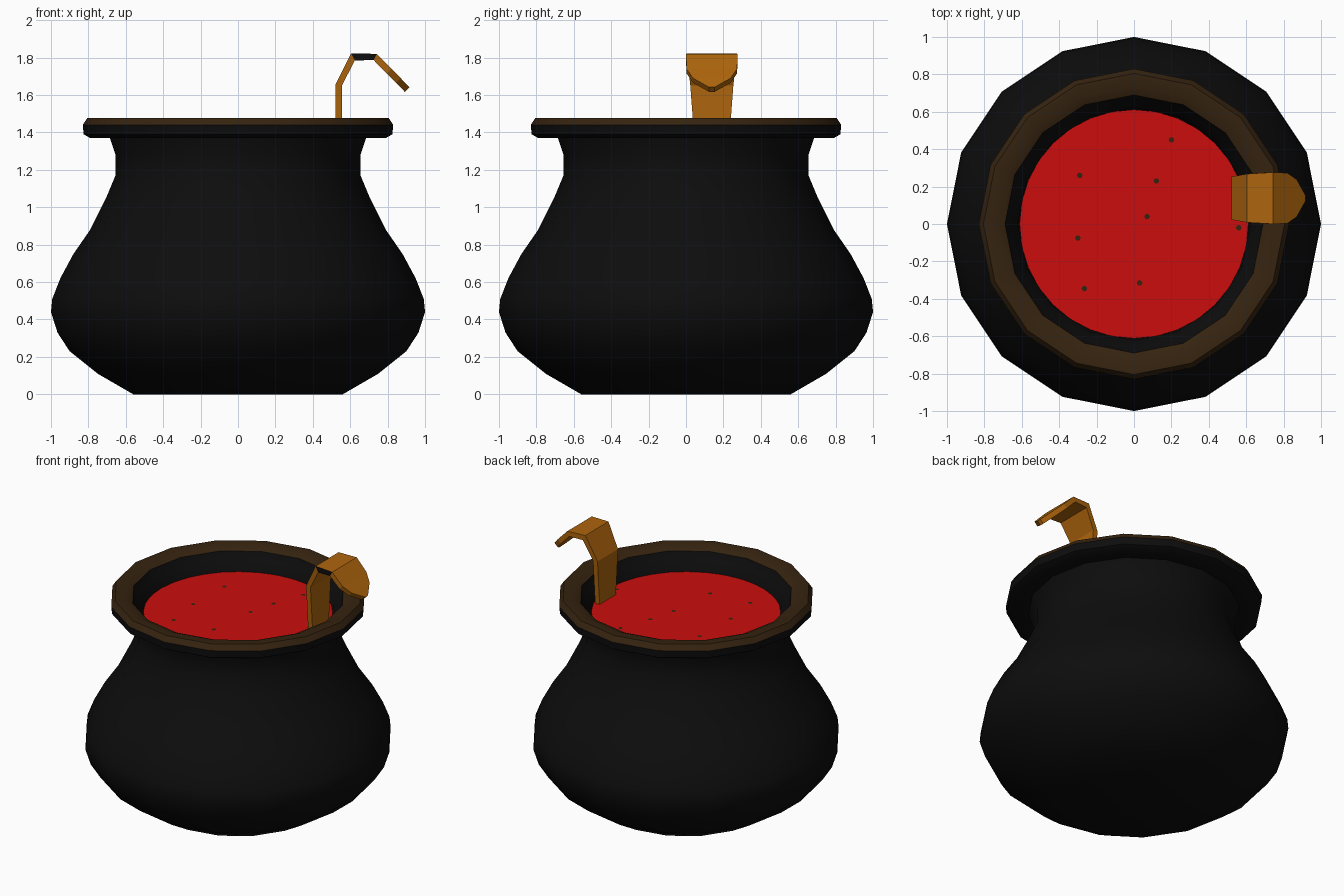
import bpy, bmesh, math

if "Cube" in bpy.data.objects:
    bpy.data.objects.remove(bpy.data.objects["Cube"])


def material(name, rgb):
    m = bpy.data.materials.new(name)
    m.diffuse_color = (*rgb, 1)
    m.use_nodes = True
    m.node_tree.nodes["Principled BSDF"].inputs["Base Color"].default_value = m.diffuse_color
    return m


BLACK = material("iron_black", (0.004, 0.004, 0.004))
BROWN = material("rim_brown", (0.036, 0.017, 0.005))
RED = material("soup_red", (0.6, 0.004, 0.004))
WOOD = material("wood_orange", (0.42, 0.13, 0.004))


def make_object(name, bm, mats):
    bmesh.ops.recalc_face_normals(bm, faces=bm.faces[:])
    me = bpy.data.meshes.new(name)
    bm.to_mesh(me)
    bm.free()
    for m in mats:
        me.materials.append(m)
    ob = bpy.data.objects.new(name, me)
    bpy.context.collection.objects.link(ob)
    return ob


def smooth(ob, angle):
    bpy.ops.object.select_all(action='DESELECT')
    ob.select_set(True)
    bpy.context.view_layer.objects.active = ob
    bpy.ops.object.shade_smooth_by_angle(angle=math.radians(angle))


def lathe(bm, profile, sides, brown=()):
    """Rings from (radius, z) points; first and last ring are capped."""
    rings = [[bm.verts.new((r * math.cos(math.tau * i / sides),
                            r * math.sin(math.tau * i / sides), z))
              for i in range(sides)] for r, z in profile]
    for k, (a, b) in enumerate(zip(rings, rings[1:])):
        for i in range(sides):
            j = (i + 1) % sides
            f = bm.faces.new((a[i], a[j], b[j], b[i]))
            f.material_index = int(k in brown)
    bm.faces.new(rings[0])
    bm.faces.new(rings[-1])


# Cauldron: outer wall, rolled rim with brown top, inner wall and inner floor
outer = [(0.56, 0), (0.75, 0.11), (0.90, 0.23), (0.965, 0.33), (1.0, 0.44),
         (0.993, 0.51), (0.95, 0.62), (0.88, 0.75), (0.79, 0.88), (0.705, 1.05),
         (0.655, 1.17), (0.655, 1.28), (0.685, 1.37)]
rim = [(0.79, 1.37), (0.825, 1.39), (0.83, 1.44),
       (0.805, 1.478), (0.74, 1.478), (0.69, 1.455)]
inner = [(0.665, 1.40), (0.622, 1.34), (0.615, 1.2)]
n = len(outer)
bm = bmesh.new()
lathe(bm, outer + rim + inner, 16, brown=(n + 2, n + 3, n + 4))
smooth(make_object("cauldron", bm, [BLACK, BROWN]), 35)

# Soup surface
bm = bmesh.new()
lathe(bm, [(0.612, 1.30), (0.612, 1.34)], 32)
make_object("soup", bm, [RED])

# Dark specks floating on the soup
bm = bmesh.new()
for x, y in [(0.2, 0.45), (-0.29, 0.26), (0.12, 0.23), (0.07, 0.04),
             (-0.3, -0.075), (0.56, -0.02), (-0.265, -0.345), (0.03, -0.315)]:
    ring = [bm.verts.new((x + 0.015 * math.cos(math.tau * i / 8),
                          y + 0.015 * math.sin(math.tau * i / 8), 1.342))
            for i in range(8)]
    bm.faces.new(ring)
make_object("soup_specks", bm, [BROWN])

# Bent wooden ladle: outer x, z, inner x, z, half width
sections = [(0.52, 1.25, 0.555, 1.25, 0.085), (0.52, 1.655, 0.555, 1.65, 0.115),
            (0.605, 1.823, 0.625, 1.785, 0.13), (0.742, 1.82, 0.725, 1.787, 0.138),
            (0.82, 1.74, 0.795, 1.715, 0.135), (0.87, 1.69, 0.845, 1.665, 0.10),
            (0.917, 1.642, 0.892, 1.617, 0.015)]
bm = bmesh.new()
loops = []
for xo, zo, xi, zi, w in sections:
    loops.append([bm.verts.new((x, 0.138 + s, z)) for x, z, s in
                  ((xo, zo, -w), (xo, zo, w), (xi, zi, w), (xi, zi, -w))])
for k, (a, b) in enumerate(zip(loops, loops[1:])):
    for i in range(4):
        j = (i + 1) % 4
        f = bm.faces.new((a[i], a[j], b[j], b[i]))
        f.material_index = int(k == 2 and i == 3)  # dark front edge at the bend
bm.faces.new(loops[0])
bm.faces.new(loops[-1])
make_object("ladle", bm, [WOOD, BLACK])
